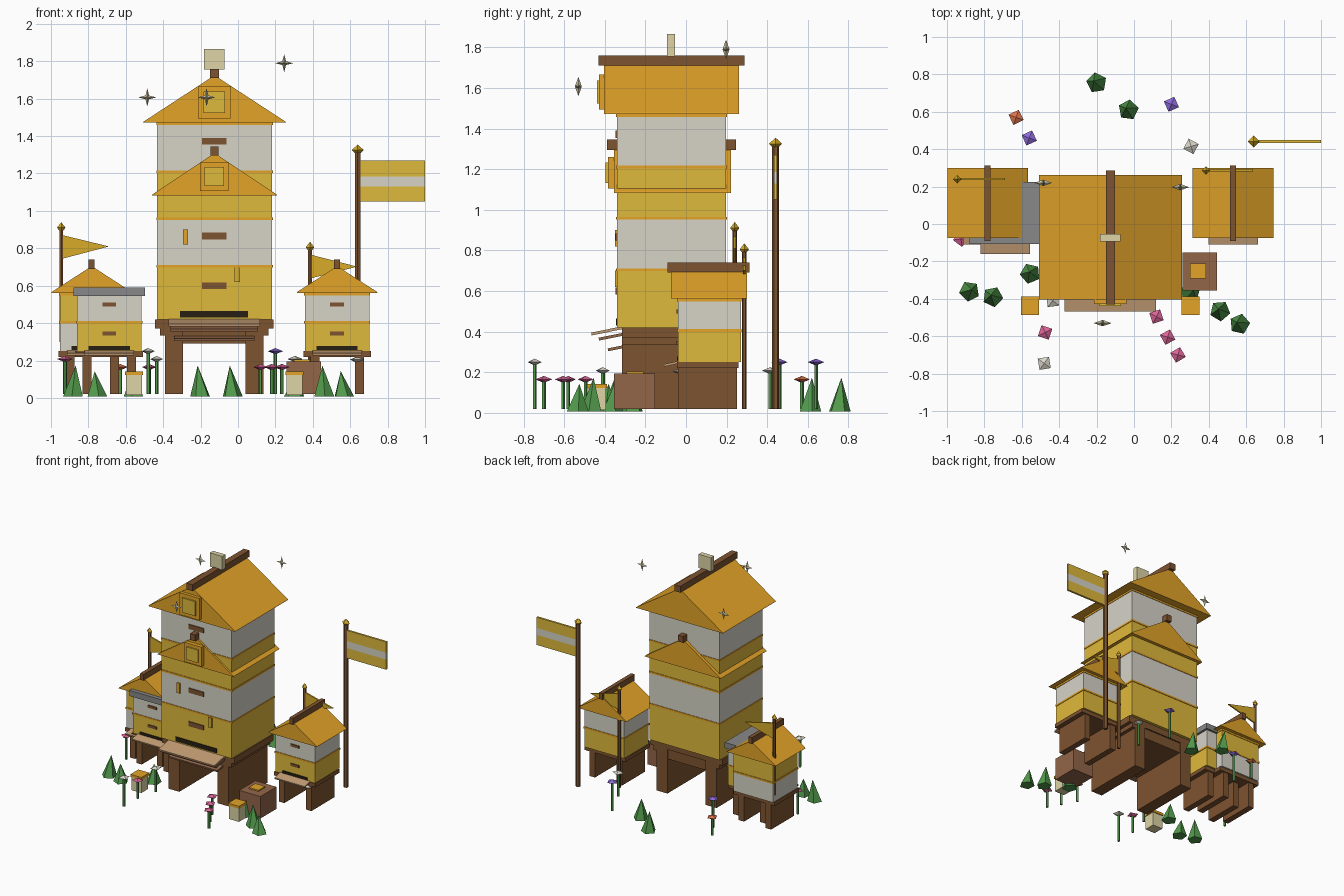
import bpy, bmesh, math, random
from mathutils import Matrix, Vector

if "Cube" in bpy.data.objects:
    bpy.data.objects.remove(bpy.data.objects["Cube"])

random.seed(4)
COL = dict(yellow=(222, 184, 62), orange=(226, 162, 45), white=(214, 211, 198), brown=(125, 84, 52),
           tan=(196, 156, 116), grey=(135, 135, 135), black=(42, 36, 26), green=(82, 152, 76),
           cream=(222, 212, 165), pink=(218, 100, 150), purple=(140, 105, 215), coral=(222, 115, 75),
           crate=(145, 102, 74), gold=(214, 170, 45), pale=(205, 196, 160))
MATS = {}


def mat(c):
    if c not in MATS:
        m = bpy.data.materials.new(c)
        m.diffuse_color = [(v / 255) ** 2.2 for v in COL[c]] + [1]
        m.use_nodes = True
        m.node_tree.nodes["Principled BSDF"].inputs["Base Color"].default_value = m.diffuse_color
        MATS[c] = m
    return MATS[c]


def finish(name, bm, c):
    bmesh.ops.recalc_face_normals(bm, faces=bm.faces)
    me = bpy.data.meshes.new(name)
    bm.to_mesh(me)
    bm.free()
    me.materials.append(mat(c))
    ob = bpy.data.objects.new(name, me)
    bpy.context.collection.objects.link(ob)
    return ob


def box(name, c, x, y, z, tilt=0):
    """Box from ranges; tilt drops the front edge, turning about x."""
    bm = bmesh.new()
    bmesh.ops.create_cube(bm, size=1)
    mid = Vector([(a + b) / 2 for a, b in (x, y, z)])
    bm.transform(Matrix.Translation(mid) @ Matrix.Rotation(tilt, 4, 'X') @
                 Matrix.Diagonal((x[1] - x[0], y[1] - y[0], z[1] - z[0], 1)))
    return finish(name, bm, c)


def prism(name, c, pts, y):
    """Extrude an (x, z) outline along y."""
    bm = bmesh.new()
    f = bm.faces.new([bm.verts.new((px, y[0], pz)) for px, pz in pts])
    r = bmesh.ops.extrude_face_region(bm, geom=[f])
    bmesh.ops.translate(bm, vec=(0, y[1] - y[0], 0),
                        verts=[v for v in r['geom'] if isinstance(v, bmesh.types.BMVert)])
    return finish(name, bm, c)


def cone(name, c, p, r1, r2, h, n, rot=0, lean=(0, 0)):
    bm = bmesh.new()
    bmesh.ops.create_cone(bm, cap_ends=True, segments=n, radius1=r1, radius2=r2, depth=h)
    bm.transform(Matrix.Rotation(rot, 4, 'Z'))
    for v in bm.verts:
        if v.co.z > 0:
            v.co.x += lean[0]
            v.co.y += lean[1]
        v.co += Vector(p) + Vector((0, 0, h / 2))
    return finish(name, bm, c)


def gem(name, c, p, r, h, rot=0):
    """Octahedron."""
    bm = bmesh.new()
    ring = [bm.verts.new((p[0] + r * math.cos(rot + i * math.pi / 2),
                          p[1] + r * math.sin(rot + i * math.pi / 2), p[2])) for i in range(4)]
    for s in (-h, h):
        t = bm.verts.new((p[0], p[1], p[2] + s))
        for i in range(4):
            bm.faces.new((ring[i], ring[(i + 1) % 4], t))
    return finish(name, bm, c)


def roof(name, x, y, z, top, ridge_y, w):
    cx = (x[0] + x[1]) / 2
    prism(name + "_roof", "orange", [(x[0], z), (x[1], z), (x[1] - .004, z + .006), (cx, top), (x[0] + .004, z + .006)], y)
    box(name + "_ridge_beam", "brown", (cx - w, cx + w), ridge_y, (top - .015, top + .035))


def bodies(name, x, y, zs, cols):
    for i, c in enumerate(cols):
        box(f"{name}_box_{i}", c, x, y, (zs[i], zs[i + 1]))
        box(f"{name}_trim_{i}", "orange", (x[0] - .004, x[1] + .004), (y[0] - .004, y[1] + .004),
            (zs[i + 1] - .012, zs[i + 1] + .002))


def handle(name, cx, y, z, w, h):
    box(name + "_handle", "brown", (cx - w, cx + w), (y - .008, y + .01), (z - h, z + h))


# main tower
CX = -.127
TX, TY = (-.433, .182), (-.34, .197)
bodies("tower", TX, TY, [.42, .71, .963, 1.215, 1.47], ["yellow", "white", "yellow", "white"])
for z in (.6, .866, 1.372):
    handle("tower", CX, -.34, z, .066, .018)
roof("tower_upper", (-.508, .257), (-.403, .262), 1.472, 1.725, (-.43, .287), .025)
roof("tower_lower", (-.46, .209), (-.355, .222), 1.083, 1.31, (-.39, .247), .022)
box("chimney", "cream", (CX - .054, CX + .054), (-.094, -.054), (1.755, 1.865))
for z, y, r in ((1.58, -.403, .087), (1.183, -.36, .077)):
    box("gable_window_frame", "orange", (CX - r, CX + r), (y - .025, y + .01), (z - r, z + r))
    box("gable_window_pane", "yellow", (CX - r * .66, CX + r * .66), (y - .036, y), (z - r * .66, z + r * .66))
box("honey_drip_a", "orange", (-.295, -.267), (-.35, -.33), (.82, .90))
box("honey_drip_b", "gold", (-.018, .012), (-.35, -.33), (.62, .70))
box("tower_entrance", "black", (-.31, .053), (-.345, -.33), (.43, .465))

# tower stand and tilted landing steps
SY = (-.316, .175)
box("stand_top", "brown", (-.445, .19), SY, (.37, .42))
box("stand_apron", "brown", (-.37, .116), (SY[0] + .01, SY[1] - .01), (.29, .372))
for a, b in ((-.39, -.295), (.041, .136)):
    box("stand_leg", "brown", (a, b), SY, (.02, .372))
for s in (-1, 1):
    x = sorted((CX + s * .25, CX + s * .29))
    box("stand_bracket", "brown", x, SY, (.335, .372))
for i, (c, hw, y, z) in enumerate((("tan", .245, -.467, .404), ("crate", .235, -.43, .375), ("crate", .215, -.385, .318))):
    box(f"landing_step_{i}", c, (CX - hw, CX + hw), (y, -.31), (z - .007, z + .007), .2)


# small hives on slab legs
def small_hive(name, cx, y, cols):
    x = (cx - .173, cx + .173)
    bodies(name, x, y, [.25, .41, .56], cols)
    box(name + "_stand", "brown", (cx - .18, cx + .18), (y[0] - .005, y[1] - .012), (.22, .25))
    for s in (-1, 1):
        x = sorted((cx + s * .095, cx + s * .143))
        box(name + "_leg", "brown", x, (y[0], y[1] - .02), (.02, .222))
    box(name + "_entrance", "black", (cx - .11, cx + .11), (y[0] - .005, y[0] + .01), (.257, .277))
    box(name + "_landing", "tan", (cx - .133, cx + .133), (y[0] - .07, y[0] + .01), (.236, .248), .22)
    for z in (.345, .5):
        handle(name, cx, y[0], z, .037, .01)


small_hive("right_hive", .53, (-.04, .27), ["yellow", "white"])
small_hive("left_hive", -.78, (-.04, .27), ["white", "yellow"])
small_hive("flat_hive", -.688, (-.09, .208), ["yellow", "white"])
box("flat_hive_lid", "grey", (-.88, -.498), (-.107, .225), (.545, .59))
for n, cx in (("right_hive", .53), ("left_hive", -.782)):
    roof(n, (cx - .216, cx + .216), (-.075, .3), .562, .705, (-.09, .312), .016)


# poles with flags
def pole(name, x, y, z0, z1, r):
    cone(name + "_pole", "brown", (x, y, z0), r, r, z1 - z0, 6)
    gem(name + "_finial", "gold", (x, y, z1 + .01), r * 1.9, .03)


pole("left", -.945, .24, .3, .9, .012)
pole("right", .385, .287, .02, .795, .012)
pole("banner", .64, .441, .02, 1.315, .017)
prism("left_pennant", "gold", [(-.937, .87), (-.937, .745), (-.69, .81)], (.234, .246))
prism("right_pennant", "gold", [(.392, .765), (.392, .64), (.637, .702)], (.281, .293))
for i, (c, a, b) in enumerate((("yellow", 1.05, 1.13), ("white", 1.13, 1.185), ("yellow", 1.185, 1.27))):
    box(f"banner_stripe_{i}", c, (.65, 1.0), (.433, .449), (a, b))

# crate and honey pots
box("crate", "crate", (.26, .445), (-.355, -.153), (.02, .195))
box("crate_comb", "orange", (.3, .385), (-.292, -.21), (.19, .205))
for x in (-.556, .302):
    box("honey_pot", "cream", (x - .043, x + .043), (-.481, -.395), (.015, .13))
    box("honey_pot_lid", "orange", (x - .048, x + .048), (-.487, -.388), (.122, .142))

# grass tufts
for x, y, h in ((-.2, .755, .165), (-.03, .61, .165), (-.555, -.265, .14), (-.88, -.36, .165), (-.755, -.39, .135),
                (.46, -.465, .165), (.565, -.535, .135), (.3, -.365, .13)):
    cone("grass_tuft", "green", (x, y, .008), .056, 0, h, 5, random.uniform(0, 6), (random.uniform(-.02, .02), .01))

# flowers
for c, x, y, z in (("coral", -.63, .57, .165), ("purple", -.56, .46, .25), ("purple", .2, .64, .25),
                   ("white", .305, .415, .208), ("pink", -.475, -.58, .165), ("white", -.48, -.745, .25),
                   ("pink", .12, -.495, .165), ("pink", .18, -.605, .165), ("pink", .235, -.7, .165),
                   ("pink", -.925, -.08, .208), ("white", -.435, -.41, .208), ("white", .635, -.03, .205)):
    cone("flower_stem", "green", (x, y, .02), .01, .01, z - .02, 5)
    gem("flower_head", c, (x, y, z), .043, .017, random.uniform(0, 1.5))

# four-pointed sparkles
for x, y, z in ((.247, .197, 1.79), (-.485, .22, 1.607), (-.168, -.53, 1.607)):
    bm = bmesh.new()
    ring = []
    for i in range(8):
        r = .048 if i % 2 == 0 else .014
        ring.append(bm.verts.new((x + r * math.cos(i * math.pi / 4), y, z + r * math.sin(i * math.pi / 4))))
    for s in (-.017, .017):
        t = bm.verts.new((x, y + s, z))
        for i in range(8):
            bm.faces.new((ring[i], ring[(i + 1) % 8], t))
    finish("sparkle", bm, "pale")
